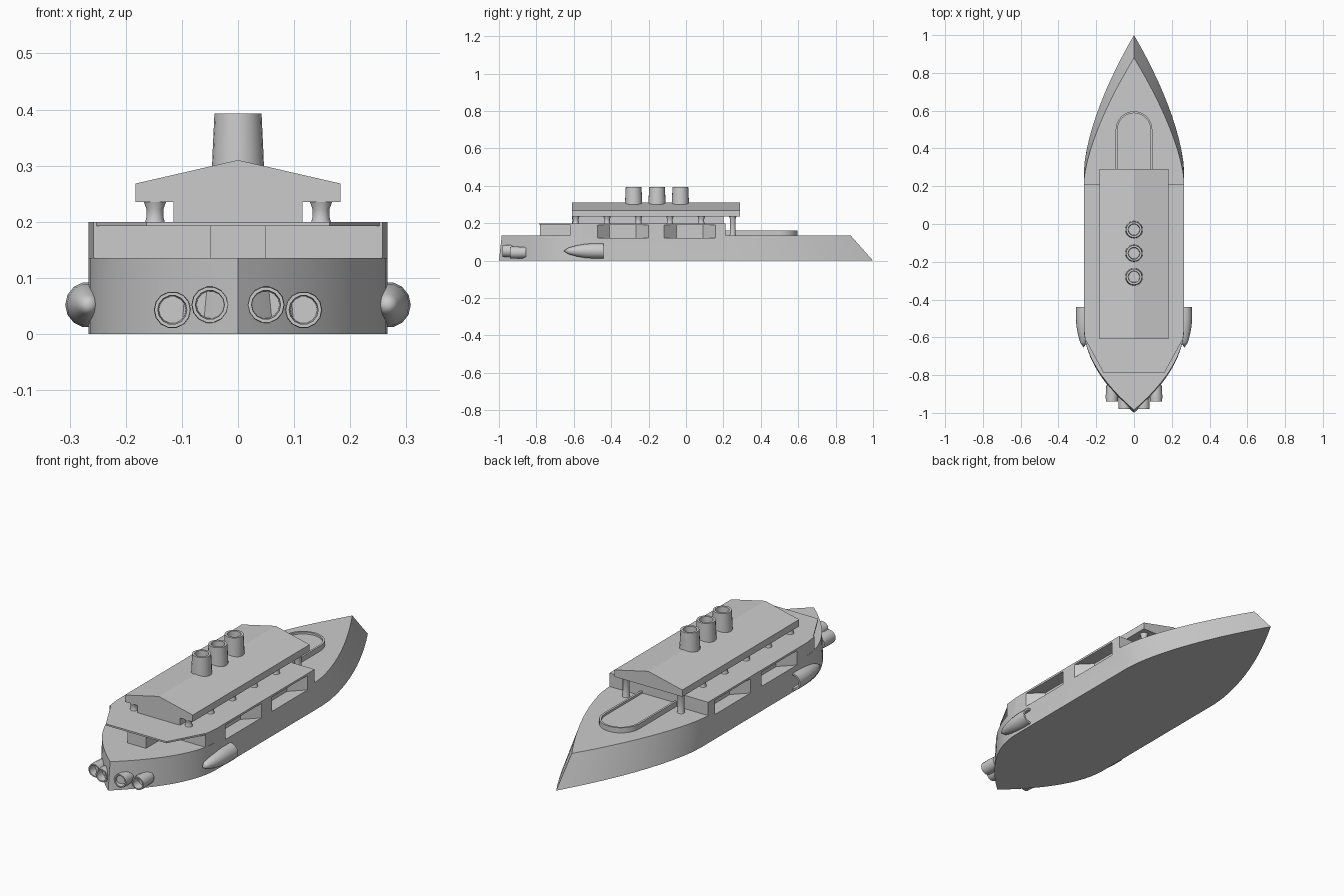
import bpy, bmesh, math

if "Cube" in bpy.data.objects:
    bpy.data.objects.remove(bpy.data.objects["Cube"])


def finish(name, bm, smooth=30):
    bmesh.ops.remove_doubles(bm, verts=bm.verts, dist=1e-5)
    bmesh.ops.recalc_face_normals(bm, faces=bm.faces)
    me = bpy.data.meshes.new(name)
    bm.to_mesh(me)
    bm.free()
    ob = bpy.data.objects.new(name, me)
    bpy.context.collection.objects.link(ob)
    if smooth:
        bpy.ops.object.select_all(action='DESELECT')
        ob.select_set(True)
        bpy.context.view_layer.objects.active = ob
        bpy.ops.object.shade_smooth_by_angle(angle=math.radians(smooth))
    return ob


def loft(name, low, high, smooth=0):
    """Solid between two matching closed loops."""
    bm = bmesh.new()
    a = [bm.verts.new(p) for p in low]
    b = [bm.verts.new(p) for p in high]
    n = len(a)
    for i in range(n):
        j = (i + 1) % n
        bm.faces.new((a[i], a[j], b[j], b[i]))
    bm.faces.new(a)
    bm.faces.new(b)
    return finish(name, bm, smooth)


def slab(name, plan, z0, z1, smooth=0):
    return loft(name, [(x, y, z0) for x, y in plan], [(x, y, z1) for x, y in plan], smooth)


def block(name, x, y0, y1, z0, z1):
    return slab(name, [(-x, y0), (x, y0), (x, y1), (-x, y1)], z0, z1)


def lathe(name, profile, centre, axis='z', n=16):
    """Revolve (radius, height) points about an axis through centre."""
    bm = bmesh.new()
    cx, cy, cz = centre
    rings = []
    for r, h in profile:
        ring = []
        for i in range(n):
            c, s = r * math.cos(math.tau * i / n), r * math.sin(math.tau * i / n)
            ring.append(bm.verts.new((cx + c, cy + s, cz + h) if axis == 'z'
                                     else (cx + c, cy + h, cz + s)))
        rings.append(ring)
    for a, b in zip(rings, rings[1:]):
        for i in range(n):
            j = (i + 1) % n
            bm.faces.new((a[i], a[j], b[j], b[i]))
    if profile[0][0] > 0:
        bm.faces.new(rings[0])
    if profile[-1][0] > 0:
        bm.faces.new(rings[-1])
    return finish(name, bm, 35)


W = 0.266


def half_width_stern(y, tip):
    t = max(0, (-0.55 - y) / (-0.55 - tip))
    return W * (1 - t ** 1.9)


def hull_ring(bow, shoulder, power, stern, z):
    right = [(W * (1 - t ** power), shoulder + (bow - shoulder) * t)
             for t in [1 - i / 12 for i in range(13)]]
    ys = [-0.55 + (stern + 0.55) * i / 12 for i in range(13)]
    right += [(half_width_stern(y, stern), y) for y in ys]
    return [(x, y, z) for x, y in right] + [(-x, y, z) for x, y in right[-2:0:-1]]


# Hull with raked ram bow
hull = loft('hull', hull_ring(1.0, 0.27, 1.6, -1.0, 0),
            hull_ring(0.88, 0.22, 1.5, -0.985, 0.135), 30)

# Raised midship deck, flush with the hull sides
back = half_width_stern(-0.62, -0.985)
upper = slab('upper_deck', [(W, 0.21), (W, -0.55), (back, -0.62),
                            (-back, -0.62), (-W, -0.55), (-W, 0.21)], 0.135, 0.2)

# Splayed side ports cut through the upper deck and hull
for s in (-1, 1):
    for y in (-0.3375, 0.02):
        x0, x1 = s * 0.276, s * 0.2
        cut = slab('port_cutter', [(x0, y - 0.147), (x0, y + 0.147),
                                   (x1, y + 0.071), (x1, y - 0.071)], 0.12, 0.19)
        cut.hide_render = True
        cut.hide_viewport = True
        for ob in (hull, upper):
            m = ob.modifiers.new('port', 'BOOLEAN')
            m.operation, m.solver, m.object = 'DIFFERENCE', 'EXACT', cut

# Overhanging stern deck and its support
slab('stern_deck', [(-0.258, -0.61), (-0.163, -0.785), (0.163, -0.785), (0.258, -0.61)],
     0.192, 0.2)
block('stern_support', 0.05, -0.78, -0.61, 0.13, 0.193)

# Cabin and ridged roof
block('cabin', 0.115, -0.61, 0.2, 0.198, 0.237)
gable = [(-0.183, 0.235), (0.183, 0.235), (0.183, 0.268), (0, 0.31), (-0.183, 0.268)]
loft('roof', [(x, -0.61, z) for x, z in gable], [(x, 0.29, z) for x, z in gable])

# Roof columns, the foremost pair standing on the lower deck
for s in (-1, 1):
    for i in range(6):
        z = 0.133 if i == 5 else 0.198
        lathe('roof_column', [(0.018, 0), (0.015, 0.01), (0.015, 0.222 - z),
                              (0.02, 0.236 - z)], (s * 0.148, -0.59 + 0.168 * i, z), n=12)

# Hollow funnels
for y in (-0.03, -0.155, -0.28):
    lathe('funnel', [(0.047, 0), (0.045, 0.05), (0.042, 0.113), (0.031, 0.113), (0.029, 0.065)],
          (0, y, 0.28), n=20)


# Foredeck hatch: raised rim around a lower floor
def arch(r):
    end = [(r * math.cos(math.pi * i / 12), 0.5 + r * math.sin(math.pi * i / 12))
           for i in range(13)]
    return [(r, 0.2)] + end + [(-r, 0.2)]


slab('hatch_floor', arch(0.09), 0.13, 0.15, 30)
outer, inner = arch(0.097), arch(0.087)
bm = bmesh.new()
loops = [[bm.verts.new((x, y, z)) for x, y in plan]
         for plan, z in ((outer, 0.13), (outer, 0.16), (inner, 0.16), (inner, 0.13))]
for k in range(4):
    a, b = loops[k], loops[(k + 1) % 4]
    for i in range(len(a) - 1):
        bm.faces.new((a[i], a[i + 1], b[i + 1], b[i]))
for i in (0, -1):
    bm.faces.new([l[i] for l in loops])
finish('hatch_rim', bm)

for s in (-1, 1):
    # Side intakes: open forward, tapering aft
    lathe('side_intake', [(0.028, -0.06), (0.032, 0), (0.041, 0), (0.041, -0.06), (0.038, -0.1),
                          (0.031, -0.14), (0.019, -0.185), (0, -0.215)],
          (s * 0.267, -0.44, 0.052), 'y', 14)
    # Stern nozzles
    for x, y, z in ((0.05, -0.98, 0.052), (0.117, -0.94, 0.043)):
        lathe('stern_nozzle', [(0.024, 0.04), (0.026, 0), (0.032, 0), (0.033, 0.03), (0.03, 0.085)],
              (s * x, y, z), 'y', 14)
